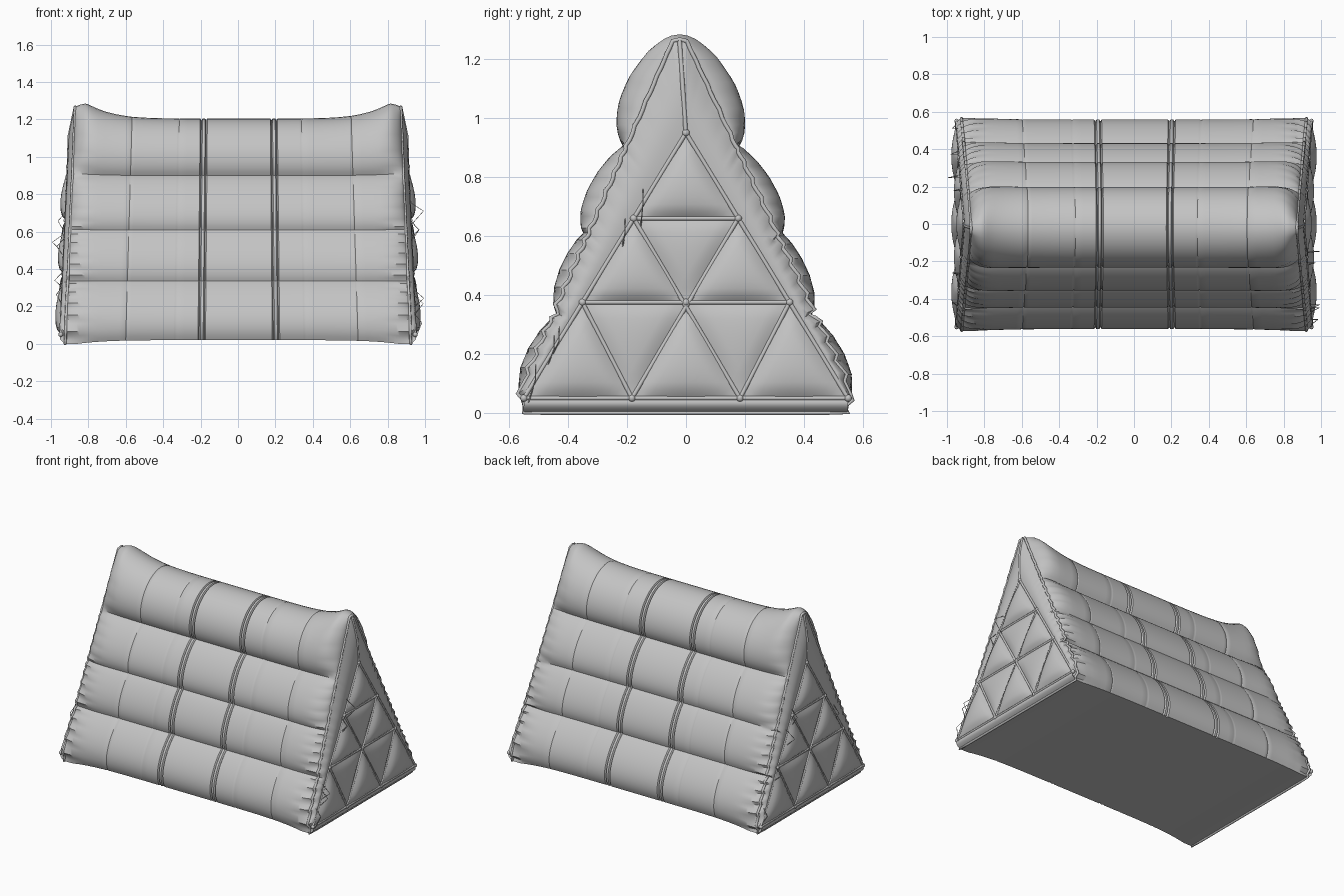
import bpy, bmesh, math, random
from mathutils import Vector

random.seed(4)
if "Cube" in bpy.data.objects:
    bpy.data.objects.remove(bpy.data.objects["Cube"], do_unlink=True)

fabric = bpy.data.materials.new("grey_fabric")
fabric.use_nodes = True
GREY = (0.55, 0.55, 0.55, 1)
fabric.diffuse_color = GREY
fabric.node_tree.nodes["Principled BSDF"].inputs["Base Color"].default_value = GREY


def finish(name, bm, angle=40):
    mesh = bpy.data.meshes.new(name)
    bm.to_mesh(mesh)
    bm.free()
    mesh.materials.append(fabric)
    obj = bpy.data.objects.new(name, mesh)
    bpy.context.collection.objects.link(obj)
    bpy.ops.object.select_all(action='DESELECT')
    obj.select_set(True)
    bpy.context.view_layer.objects.active = obj
    bpy.ops.object.shade_smooth_by_angle(angle=math.radians(angle))


def tubes(name, paths, radius, cyclic=False):
    curve = bpy.data.curves.new(name, 'CURVE')
    curve.dimensions = '3D'
    curve.bevel_depth = radius
    curve.bevel_resolution = 1
    curve.use_fill_caps = True
    for path in paths:
        spline = curve.splines.new('POLY')
        spline.points.add(len(path) - 1)
        for p, co in zip(spline.points, path):
            p.co = (*co, 1)
        spline.use_cyclic_u = cyclic
    curve.materials.append(fabric)
    obj = bpy.data.objects.new(name, curve)
    bpy.context.collection.objects.link(obj)


# Cross-section: four padded rolls up each side, each a cubic arc (y, z)
ROLLS = [
    [(.54, .02), (.605, .13), (.50, .28), (.43, .335)],
    [(.43, .335), (.465, .42), (.39, .56), (.335, .61)],
    [(.335, .61), (.375, .70), (.27, .86), (.195, .90)],
    [(.195, .90), (.26, 1.0), (.17, 1.2), (0, 1.205)],
]
STEPS = 16


def arc(ctrl, t):
    w = ((1 - t) ** 3, 3 * t * (1 - t) ** 2, 3 * t * t * (1 - t), t ** 3)
    return tuple(sum(k * c[i] for k, c in zip(w, ctrl)) for i in (0, 1))


half = [arc(r, i / STEPS) for r in ROLLS for i in range(STEPS)]
base = [(-.54 + 1.08 * i / 14, .02) for i in range(1, 14)]
profile = half + [(0, 1.205)] + [(-y, z) for y, z in reversed(half)] + base
TIP = len(half)


# Body ring at s in -1..1: rolls taper to a straight-sided triangle at the ends
def body_ring(s, groove=0):
    flare = min(1, abs(s) / .93) ** 6
    t = max(0, (abs(s) - .84) / .16)
    bulge = max(0, 1 - t ** 2.5) ** .6
    ring = []
    for i, (y, z) in enumerate(profile):
        z2 = z + (.08 * flare - .02 * t ** 4 - groove) * (z / 1.2) ** 8
        y2 = abs(y) - min(abs(y), groove)
        if z > .021:
            straight = min(y2, .02 + .55 * (1.27 - z2) / 1.21)
            y2 = straight + (y2 - straight) * bulge
            y2 *= 1 - .02 * t * (1 + math.sin(i * 2.1))
        if z < .1:
            z2 -= .02 * flare
        y2 = math.copysign(y2, y) * (1 + .02 * flare) - .018 * z
        ring.append(Vector((s * (.925 - .045 * z), y2, z2)))
    return ring


# Slightly leaning triangular end panel
LOW, HIGH, WIDE = .05, .95, .55


def panel_point(y, z, side):
    return Vector((side * (.95 - .045 * z), y, z))


def panel_half(z):
    return WIDE * (HIGH - z) / (HIGH - LOW)


def panel_outline(side):
    pts = []
    for y, z in profile:
        if z <= .021:
            pts.append(panel_point(y / .54 * WIDE, LOW, side))
        else:
            zz = LOW + (HIGH - LOW) * min(1, (z - .02) / 1.08)
            pts.append(panel_point(math.copysign(panel_half(zz), y), zz, side))
    return pts


# Padded body with gusset strips running in to the end panels
stations = {round(-1 + i / 16, 4): 0 for i in range(33)}
for s in (.855, .9, .92, .955, .97, .98, .988, .995):
    stations[s] = stations[-s] = 0
for x, depth in ((-.65, .003), (-.36, .002), (-.225, .01), (-.195, .01),
                 (.205, .01), (.235, .01), (.39, .002), (.695, .003)):
    stations[x] = depth
    stations[x - .007] = stations[x + .007] = 0
rings = [body_ring(s, stations[s]) for s in sorted(stations)]
rim_left, rim_right = rings[-1], rings[0]


def gusset(rim, side):
    inner = panel_outline(side)
    out = []
    for k in range(1, 9):
        t = k / 8
        puff = Vector((side * .015 * math.sin(math.pi * t), 0, 0))
        out.append([a.lerp(b, t) + puff for a, b in zip(rim, inner)])
    return out


rings = gusset(rim_right, -1)[::-1] + rings + gusset(rim_left, 1)
bm = bmesh.new()
grid = [[bm.verts.new(p) for p in ring] for ring in rings]
n = len(profile)
for a, b in zip(grid, grid[1:]):
    for i in range(n):
        j = (i + 1) % n
        bm.faces.new((a[i], a[j], b[j], b[i]))
bmesh.ops.recalc_face_normals(bm, faces=bm.faces)
finish("cushion_body", bm)

# Lattice of quilted triangles on both ends
ROW_Z = [LOW, .375, .66, HIGH]


def node(row, col, side):
    w = panel_half(ROW_Z[row])
    cols = 3 - row
    return panel_point(-w + 2 * w * col / cols if cols else 0, ROW_Z[row], side)


def puffed_triangle(bm, corners, height, side, cuts=12):
    a, b, c = corners
    v = {}
    for i in range(cuts + 1):
        for j in range(cuts + 1 - i):
            u, w = i / cuts, j / cuts
            q = max(0, 1 - u - w)
            p = a * u + b * w + c * q
            p.x += side * height * (27 * u * w * q) ** .6
            v[i, j] = bm.verts.new(p)
    for i in range(cuts):
        for j in range(cuts - i):
            faces = [(v[i, j], v[i + 1, j], v[i, j + 1])]
            if i + j < cuts - 1:
                faces.append((v[i + 1, j], v[i + 1, j + 1], v[i, j + 1]))
            for f in faces:
                face = bm.faces.new(f)
                face.normal_update()
                if face.normal.x * side < 0:
                    face.normal_flip()


for side, label in ((1, "left"), (-1, "right")):
    bm = bmesh.new()
    for r in range(3):
        for c in range(3 - r):
            a, b, top = node(r, c, side), node(r, c + 1, side), node(r + 1, c, side)
            puffed_triangle(bm, (a, b, top), .034, side)
            if c < 2 - r:
                puffed_triangle(bm, (b, top, node(r + 1, c + 1, side)), .02, side)
    finish(label + "_quilted_panel", bm)

    # Seam piping along the lattice, the ridge seam and the rim
    rim = rim_left if side > 0 else rim_right
    seams = [[node(r, 0, side), node(r, 3 - r, side)] for r in range(3)]
    for c in range(3):
        seams.append([node(0, c, side), node(3 - c, c, side)])
        seams.append([node(0, 3 - c, side), node(3 - c, 0, side)])
    seams.append([node(3, 0, side), rim[TIP].lerp(node(3, 0, side), .5)
                  + Vector((side * .015, 0, 0)), rim[TIP]])
    tubes(label + "_panel_seams", seams, .008)
    tubes(label + "_rim_piping", [rim], .008, cyclic=True)

    # Gathered knots where seams meet
    bm = bmesh.new()
    for r in range(4):
        for c in range(4 - r):
            ball = bmesh.ops.create_icosphere(bm, subdivisions=2, radius=.013)
            bmesh.ops.translate(bm, verts=ball["verts"], vec=node(r, c, side))
    finish(label + "_seam_knots", bm)

    # Loose threads along the sloping edges
    threads = []
    for i in range(6):
        z = random.uniform(.1, .8)
        y = random.choice((-1, 1)) * (panel_half(z) + .03)
        start = panel_point(y, z, side)
        out = Vector((side * (1 - abs(start.x)) * random.uniform(.5, .98), 0, -.05))
        end = panel_point(y * 1.05, z - random.uniform(.08, .14), side)
        threads.append([start, start + out, end])
    tubes(label + "_loose_threads", threads, .002)
